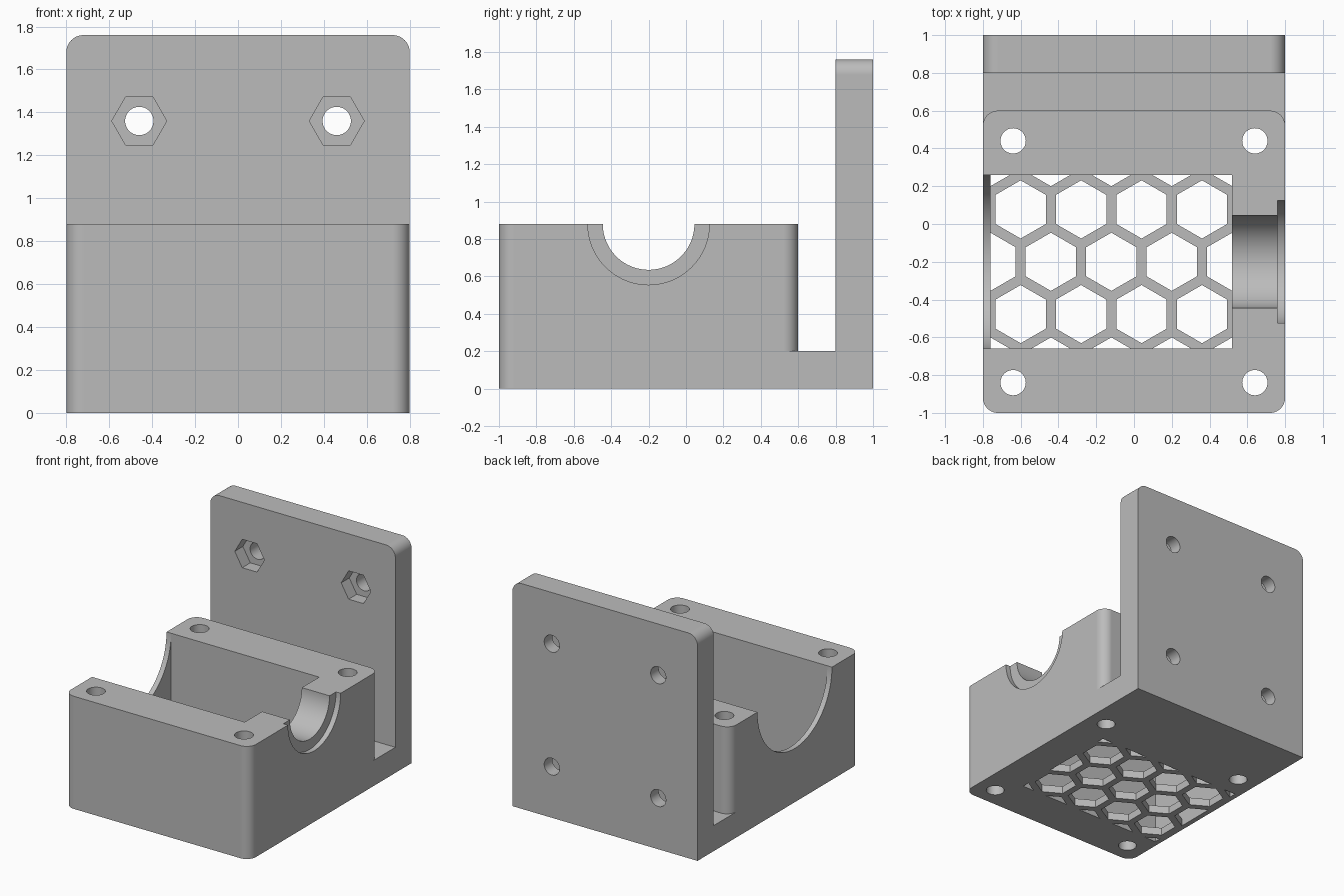
import bpy, bmesh
from math import cos, sin, pi, radians
from mathutils import Vector

if "Cube" in bpy.data.objects:
    bpy.data.objects.remove(bpy.data.objects["Cube"])

grey = bpy.data.materials.new("plain grey")
grey.use_nodes = True
COLOUR = (0.5, 0.5, 0.5, 1)
grey.diffuse_color = COLOUR
grey.node_tree.nodes["Principled BSDF"].inputs["Base Color"].default_value = COLOUR

W = 0.8                        # half width
TOP, PLATE_TOP = 0.88, 1.76    # housing and plate heights
FLOOR = 0.06
X0, X1, Y0, Y1 = -0.76, 0.52, -0.66, 0.26   # cavity limits
MID_X, MID_Y = (X0 + X1) / 2, (Y0 + Y1) / 2


def ngon(u, v, r, n=64, turn=0.0):
    return [(u + r * cos(turn + 2 * pi * i / n), v + r * sin(turn + 2 * pi * i / n))
            for i in range(n)]


def rect(u0, v0, u1, v1, radii=(0, 0, 0, 0)):
    """Rectangle with a radius per corner, counter-clockwise from low u, low v."""
    pts = []
    corners = [(u0, v0, 1, 1), (u1, v0, -1, 1), (u1, v1, -1, -1), (u0, v1, 1, -1)]
    for k, ((u, v, su, sv), r) in enumerate(zip(corners, radii)):
        if r == 0:
            pts.append((u, v))
            continue
        for i in range(13):
            a = pi + k * pi / 2 + i * pi / 24
            pts.append((u + su * r + r * cos(a), v + sv * r + r * sin(a)))
    return pts


def prism(name, outlines, axis, start, end, clip=None):
    """Extrude outlines along an axis, optionally trimmed to a box first."""
    def place(u, v, w):
        return {"x": (w, u, v), "y": (u, w, v), "z": (u, v, w)}[axis]
    bm = bmesh.new()
    for pts in outlines:
        bm.faces.new([bm.verts.new(place(u, v, start)) for u, v in pts])
    for co, no in clip or []:
        bmesh.ops.bisect_plane(bm, geom=bm.verts[:] + bm.edges[:] + bm.faces[:],
                               plane_co=co, plane_no=no, clear_outer=True)
    out = bmesh.ops.extrude_face_region(bm, geom=bm.faces[:], use_keep_orig=True)
    moved = [g for g in out["geom"] if isinstance(g, bmesh.types.BMVert)]
    bmesh.ops.translate(bm, verts=moved, vec=Vector(place(0, 0, end - start)))
    bmesh.ops.recalc_face_normals(bm, faces=bm.faces[:])
    mesh = bpy.data.meshes.new(name)
    bm.to_mesh(mesh)
    bm.free()
    mesh.materials.append(grey)
    obj = bpy.data.objects.new(name, mesh)
    bpy.context.collection.objects.link(obj)
    return obj


def combine(target, tool, operation="DIFFERENCE"):
    mod = target.modifiers.new("combine", "BOOLEAN")
    mod.operation, mod.solver, mod.object = operation, "EXACT", tool
    bpy.context.view_layer.objects.active = target
    bpy.ops.object.modifier_apply(modifier=mod.name)
    bpy.data.objects.remove(tool)


# Rounded housing, foot and upright mounting plate
bracket = prism("mounting_bracket", [rect(-W, -1, W, 0.6, (0.08,) * 4)], "z", 0, TOP)
foot = prism("foot", [rect(-W, 0.3, W, 0.9)], "z", 0, 0.2)
plate = prism("back_plate", [rect(-W, 0, W, PLATE_TOP, (0, 0, 0.08, 0.08))], "y", 0.8, 1)
combine(bracket, foot, "UNION")
combine(bracket, plate, "UNION")

# Open cavity
combine(bracket, prism("cavity", [rect(X0, Y0, X1, Y1)], "z", FLOOR, 1))

# Shaft seat with a shallow outer recess, and the wide arc in the thin wall
for radius, start, end in ((0.245, 0.4, 0.9), (0.325, 0.76, 0.9), (0.46, -0.9, -0.7)):
    combine(bracket, prism("arc", [ngon(MID_Y, TOP, radius, 96)], "x", start, end))

# Vertical screw holes
screws = [ngon(x, y, 0.067, 40) for x in (-0.64, 0.64) for y in (-0.84, 0.44)]
combine(bracket, prism("screw_holes", screws, "z", -0.1, 1))

# Plate holes with hexagonal nut pockets
spots = [(x, z) for x in (-0.46, 0.46) for z in (0.40, 1.36)]
combine(bracket, prism("nut_pockets", [ngon(x, z, 0.128, 6) for x, z in spots], "y", 0.75, 0.9))
combine(bracket, prism("bolt_holes", [ngon(x, z, 0.066, 40) for x, z in spots], "y", 0.7, 1.1))

# Honeycomb floor openings, trimmed to the cavity
PITCH = 0.32
cells = []
for row in range(-2, 3):
    for col in range(-3, 4):
        x = MID_X + (col + (row % 2) / 2) * PITCH
        y = MID_Y + row * PITCH * sin(pi / 3)
        if X0 - 0.12 < x < X1 + 0.12:
            cells.append(ngon(x, y, 0.154, 6, pi / 6))
trim = [((X0, 0, 0), (-1, 0, 0)), ((X1, 0, 0), (1, 0, 0)),
        ((0, Y0, 0), (0, -1, 0)), ((0, Y1, 0), (0, 1, 0))]
combine(bracket, prism("honeycomb", cells, "z", -0.1, FLOOR + 0.05, trim))

# Smooth the round walls, keep flats flat
bpy.ops.object.select_all(action="DESELECT")
bracket.select_set(True)
bpy.context.view_layer.objects.active = bracket
bpy.ops.object.shade_smooth_by_angle(angle=radians(30))
weighted = bracket.modifiers.new("flat_faces", "WEIGHTED_NORMAL")
weighted.keep_sharp = True
